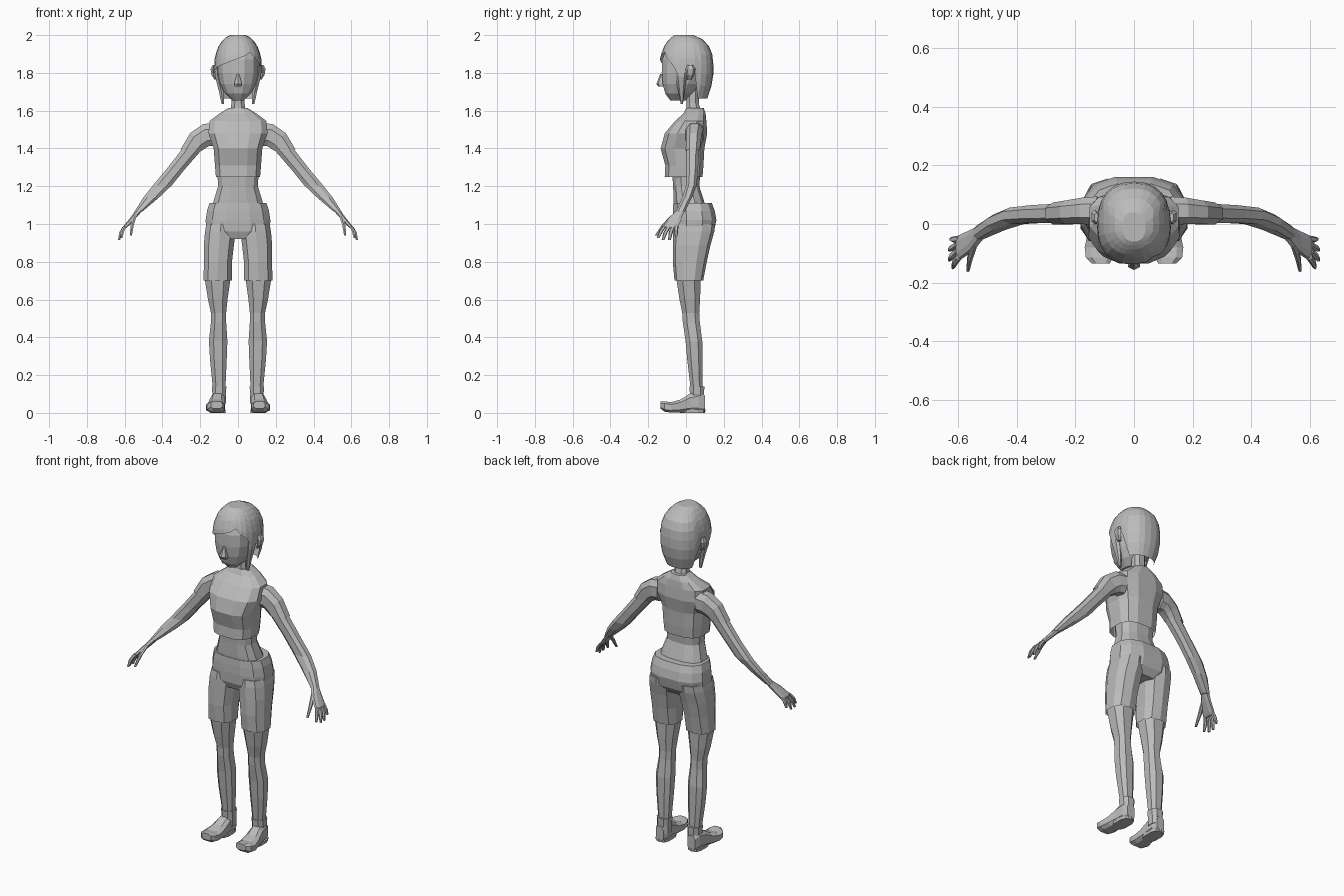
import bpy, bmesh, math

grey = bpy.data.materials.new("plain grey")
grey.diffuse_color = (0.5, 0.5, 0.5, 1)


def finish(name, bm, mirror=False):
    bmesh.ops.recalc_face_normals(bm, faces=bm.faces)
    mesh = bpy.data.meshes.new(name)
    bm.to_mesh(mesh)
    bm.free()
    mesh.materials.append(grey)
    ob = bpy.data.objects.new(name, mesh)
    bpy.context.collection.objects.link(ob)
    if mirror:
        ob.modifiers.new("mirror", 'MIRROR')
    return ob


def bridge(bm, loops):
    for a, b in zip(loops, loops[1:]):
        for i in range(len(a)):
            j = (i + 1) % len(a)
            bm.faces.new((a[i], a[j], b[j], b[i]))


def unit(a, power):
    """Point on a rounded-box outline."""
    c, s = math.cos(a), math.sin(a)
    return (math.copysign(abs(c) ** power, c), math.copysign(abs(s) ** power, s))


def loft(name, rings, n=8, mirror=False, caps=(True, True), upright=False, power=0.8):
    """Rings are (x, y, z, half_u, half_v, tilt in degrees)."""
    bm = bmesh.new()
    loops = []
    for r in rings:
        x, y, z, hu, hv = r[:5]
        t = math.radians(r[5]) if len(r) > 5 else 0
        loop = []
        for i in range(n):
            u, v = unit(2 * math.pi * (i + 0.5) / n, power)
            u, v = u * hu, v * hv
            p = (x + u, y, z + v) if upright else (x + u * math.cos(t), y + v, z + u * math.sin(t))
            loop.append(bm.verts.new(p))
        loops.append(loop)
    bridge(bm, loops)
    if caps[0]:
        bm.faces.new(loops[0])
    if caps[1]:
        bm.faces.new(loops[-1])
    return finish(name, bm, mirror)


def body(name, rows, **kw):
    """Rows are (z, half width, front y, back y)."""
    return loft(name, [(0, (f + b) / 2, z, w, (b - f) / 2) for z, w, f, b in rows], **kw)


# Torso and clothing
body("shirt", [(1.25, .12, -.115, .09), (1.31, .125, -.112, .095), (1.40, .132, -.137, .10),
               (1.48, .16, -.115, .115), (1.545, .155, -.06, .11), (1.585, .10, -.015, .105),
               (1.615, .05, .0, .095)], n=12, caps=(False, True), power=.7)
body("waist", [(1.08, .145, -.065, .11), (1.13, .13, -.068, .095), (1.20, .108, -.07, .072),
               (1.27, .112, -.075, .078), (1.34, .11, -.07, .07)], n=12, power=.75)
body("shorts_hips", [(.92, .09, -.05, .12), (.96, .172, -.068, .15), (1.02, .176, -.072, .164),
                     (1.07, .168, -.072, .155), (1.11, .155, -.07, .14)], n=12, power=.75)
loft("shorts_leg", [(.108, .015, .70, .078, .076), (.106, .02, .80, .077, .09),
                    (.101, .03, .89, .083, .10), (.094, .04, .96, .084, .11),
                    (.09, .045, 1.0, .08, .11)], n=10, mirror=True, caps=(False, True))
body("neck", [(1.58, .045, .0, .085), (1.64, .037, .0, .07), (1.72, .037, .0, .07)], n=8)

# Legs and feet
loft("leg", [(.108, .012, .74, .073, .072), (.108, .014, .70, .071, .068), (.107, .02, .60, .055, .058),
             (.103, .025, .53, .043, .048), (.103, .028, .48, .043, .048),
             (.105, .042, .38, .052, .047), (.104, .047, .28, .047, .043),
             (.10, .055, .14, .036, .034), (.10, .058, .07, .034, .034)], n=8, mirror=True)
loft("shoe_cuff", [(.10, .06, .05, .038, .042), (.10, .058, .10, .038, .04),
                   (.10, .058, .14, .041, .042)], mirror=True)
loft("foot", [(.104, .10, .05, .026, .045), (.104, .07, .058, .038, .058), (.108, .02, .052, .04, .052),
              (.113, -.03, .036, .047, .036), (.118, -.08, .029, .053, .029),
              (.118, -.115, .034, .049, .029), (.113, -.135, .042, .032, .02)],
     mirror=True, upright=True, power=.65)
loft("sole", [(.106, .035, 0, .04, .066), (.106, .035, .018, .042, .068)], n=10, mirror=True, power=.7)

# Arms and hands
loft("sleeve", [(.125, .045, 1.475, .065, .052, 88), (.17, .045, 1.47, .064, .048, 75),
                (.215, .04, 1.44, .06, .043, 48), (.25, .036, 1.39, .058, .04, 5)],
     mirror=True, caps=(True, False))
loft("arm", [(.22, .036, 1.43, .052, .036, 40), (.252, .036, 1.385, .053, .035, 5),
             (.33, .034, 1.29, .052, .032), (.40, .028, 1.205, .053, .03),
             (.46, .006, 1.14, .044, .028), (.528, -.03, 1.065, .022, .025)], mirror=True)
loft("palm", [(.525, -.03, 1.07, .02, .024), (.553, -.055, 1.035, .017, .036),
              (.592, -.078, .99, .014, .042), (.60, -.082, .98, .01, .04)], mirror=True)
fingers = [((.598, -.112, .99), (.618, -.148, .925)), ((.602, -.092, .985), (.63, -.122, .915)),
           ((.602, -.07, .985), (.63, -.088, .915)), ((.595, -.05, .99), (.624, -.052, .935)),
           ((.545, -.07, 1.045), (.567, -.157, .94))]
for i, (a, b) in enumerate(fingers):
    mid = [(p + q) / 2 + d for p, q, d in zip(a, b, (.004, -.002, .004))]
    loft("finger_%d" % (i + 1), [(*a, .011, .011), (*mid, .01, .011), (*b, .006, .007)],
         n=6, mirror=True)

# Face
body("head", [(1.655, .032, -.085, .0), (1.69, .07, -.112, .04), (1.74, .096, -.126, .08),
              (1.80, .11, -.132, .11), (1.87, .112, -.13, .12), (1.93, .10, -.105, .105),
              (1.97, .06, -.06, .07)], n=12, power=.85)
body("nose", [(1.727, .022, -.146, -.11), (1.742, .023, -.157, -.11), (1.795, .006, -.136, -.11)], n=6)
loft("ear", [(.118, .018, 1.765, .008, .012), (.13, .022, 1.79, .012, .022),
             (.134, .024, 1.82, .013, .026), (.128, .022, 1.842, .008, .016)], n=6, mirror=True)
loft("side_lock", [(.08, -.022, 1.635, .008, .006), (.088, -.024, 1.70, .014, .016),
                   (.107, -.026, 1.78, .016, .03), (.112, -.026, 1.84, .01, .034)], n=6, mirror=True)

# Hair shell: the hem height changes around the head
shape = [(2.0, .04, -.06, .04), (1.985, .07, -.082, .08), (1.95, .10, -.112, .118),
         (1.89, .122, -.135, .142), (1.81, .128, -.147, .147), (1.74, .12, -.14, .138),
         (1.65, .09, -.11, .108)]


def outline(z):
    for p, q in zip(shape, shape[1:]):
        if z >= q[0]:
            k = (p[0] - z) / (p[0] - q[0])
            return [p[i] + k * (q[i] - p[i]) for i in (1, 2, 3)]
    return shape[-1][1:]


def hem(c, s):
    if s > .35:
        return 1.665
    if s > -.4:
        return 1.80
    return 1.91 - (.08 * ((.5 - c) / 1.4) ** .8 if c < .5 else .16 * (c - .5))


N, ROWS = 24, 7
bm = bmesh.new()
loops = []
for r in range(ROWS + 1):
    loop = []
    for i in range(N):
        a = 2 * math.pi * i / N
        u, v = unit(a, .85)
        z = 2.0 - (2.0 - hem(math.cos(a), math.sin(a))) * (r / ROWS) ** 1.4
        w, f, b = outline(z)
        loop.append(bm.verts.new((u * w, (f + b) / 2 + v * (b - f) / 2, z)))
    loops.append(loop)
bridge(bm, loops)
bm.faces.new(loops[0])
finish("hair", bm)
